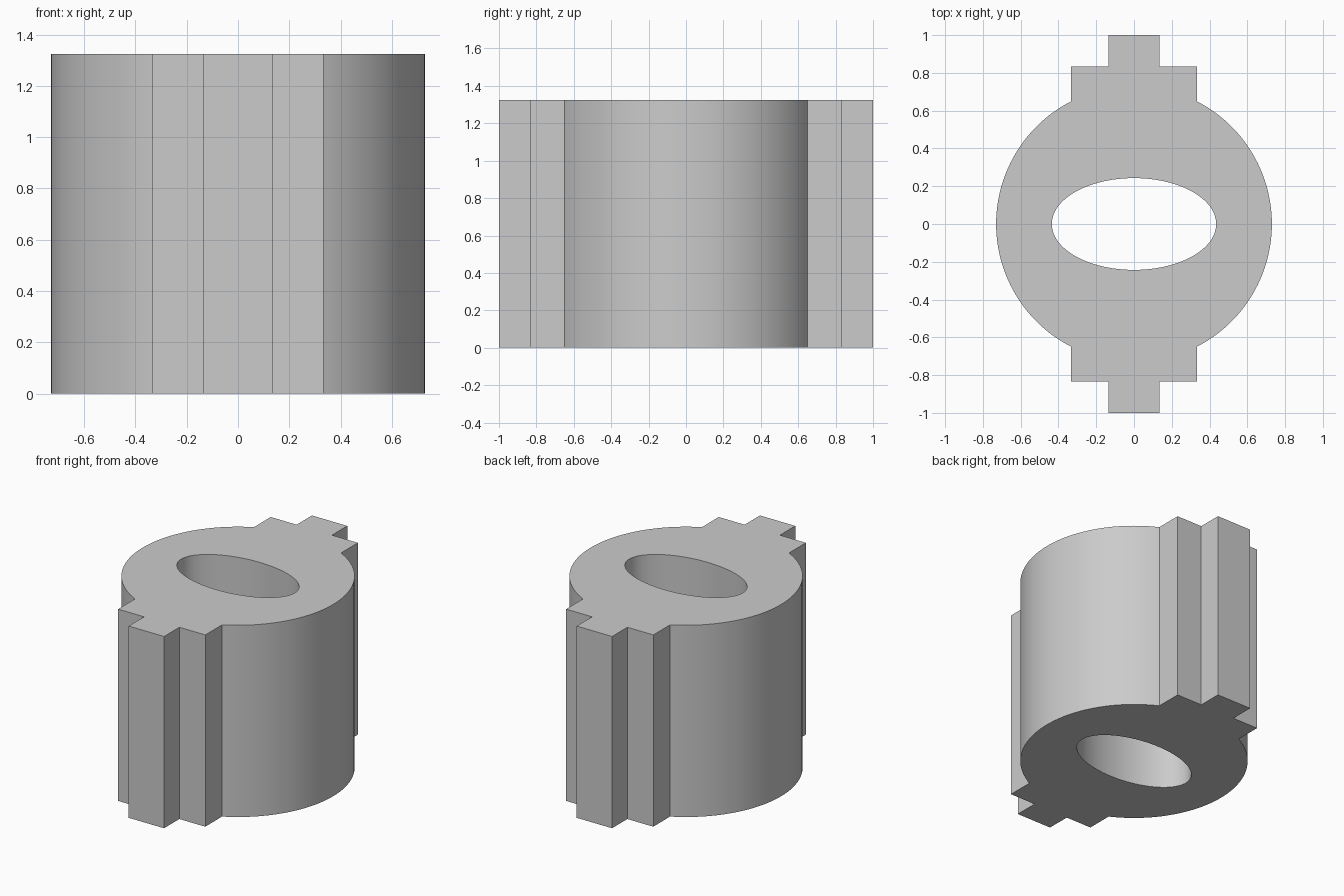
import bpy
import bmesh
from math import sin, cos, pi, acos, sqrt, radians

HEIGHT = 1.325
RADIUS = 0.73
LUG_X, LUG_Y = 0.333, 0.833      # wide step of each key
TIP_X, TIP_Y = 0.135, 1.0        # narrow step of each key
HOLE_X, HOLE_Y = 0.435, 0.243    # elliptical bore radii
ARC_STEPS, HOLE_STEPS = 48, 96

cube = bpy.data.objects.get("Cube")
if cube:
    bpy.data.objects.remove(cube, do_unlink=True)

grey = bpy.data.materials.new("plain grey")
grey.use_nodes = True
colour = (0.6, 0.6, 0.6, 1)
grey.diffuse_color = colour
grey.node_tree.nodes["Principled BSDF"].inputs["Base Color"].default_value = colour


def half_outline():
    """Right-hand arc followed by the stepped key on the +y side."""
    end = acos(LUG_X / RADIUS)
    arc = [(RADIUS * cos(a), RADIUS * sin(a))
           for a in (-end + 2 * end * i / ARC_STEPS for i in range(ARC_STEPS + 1))]
    key = [(LUG_X, LUG_Y), (TIP_X, LUG_Y), (TIP_X, TIP_Y),
           (-TIP_X, TIP_Y), (-TIP_X, LUG_Y), (-LUG_X, LUG_Y)]
    return arc + key


def add_wall(bm, points):
    """Vertical wall around a closed outline; returns its bottom and top rims."""
    rims = [[bm.verts.new((x, y, z)) for x, y in points] for z in (0, HEIGHT)]
    low, high = rims
    for i in range(len(points)):
        j = (i + 1) % len(points)
        bm.faces.new((low[i], low[j], high[j], high[i]))
    return [[bm.edges.get((r[i - 1], r[i])) for i in range(len(r))] for r in rims]


# Outer outline: the half turned half a turn gives the other side
half = half_outline()
outline = half + [(-x, -y) for x, y in half]
bore = [(HOLE_X * cos(2 * pi * i / HOLE_STEPS), HOLE_Y * sin(2 * pi * i / HOLE_STEPS))
        for i in range(HOLE_STEPS)]

bm = bmesh.new()
outer_rims = add_wall(bm, outline)
bore_rims = add_wall(bm, bore)

# Flat end faces between the outline and the bore
for outer, inner, up in zip(outer_rims, bore_rims, (-1, 1)):
    bmesh.ops.triangle_fill(bm, edges=outer + inner, use_beauty=True, normal=(0, 0, up))
bmesh.ops.recalc_face_normals(bm, faces=bm.faces)

mesh = bpy.data.meshes.new("keyed_sleeve")
bm.to_mesh(mesh)
bm.free()
mesh.materials.append(grey)
sleeve = bpy.data.objects.new("keyed_sleeve", mesh)
bpy.context.collection.objects.link(sleeve)

# Smooth round walls, sharp steps and rims
bpy.ops.object.select_all(action='DESELECT')
sleeve.select_set(True)
bpy.context.view_layer.objects.active = sleeve
bpy.ops.object.shade_smooth_by_angle(angle=radians(30))
